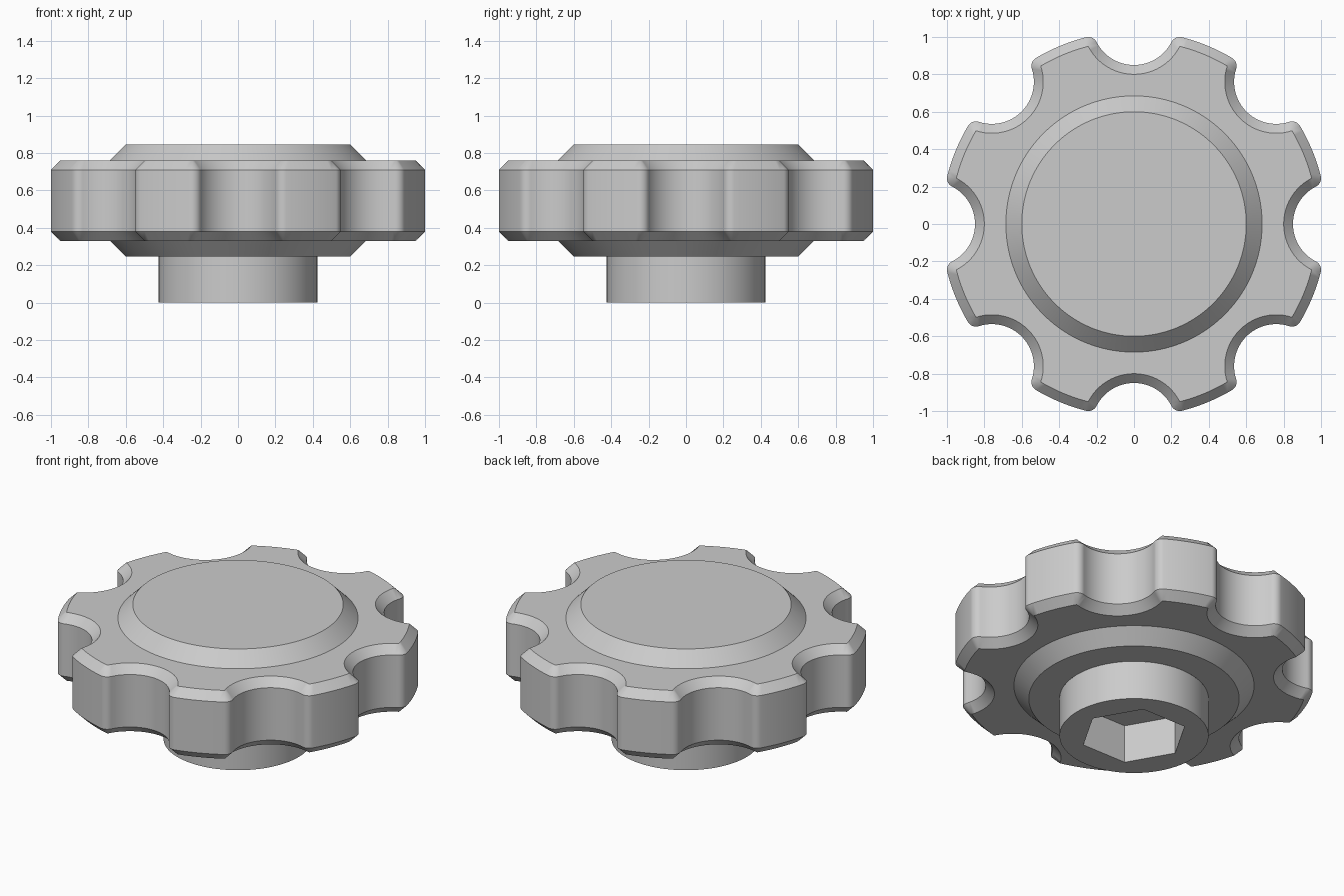
import bpy
import bmesh
from math import radians, pi, cos, sin, atan2, sqrt, hypot
from mathutils import Matrix, Vector

cube = bpy.data.objects.get("Cube")
if cube:
    bpy.data.objects.remove(cube, do_unlink=True)

grey = bpy.data.materials.new("light_grey")
grey.use_nodes = True
colour = (0.6, 0.6, 0.6, 1)
grey.diffuse_color = colour
grey.node_tree.nodes["Principled BSDF"].inputs["Base Color"].default_value = colour


def polar(r, a):
    return Vector((r * cos(a), r * sin(a)))


def steps(a, b, n):
    return [a + (b - a) * i / n for i in range(n + 1)]


def loft(name, rings, cap_first=False, cap_last=False):
    """Skin a stack of (height, 2D points) rings that share a point count."""
    bm = bmesh.new()
    loops = [[bm.verts.new((p.x, p.y, z)) for p in pts] for z, pts in rings]
    for a, b in zip(loops, loops[1:]):
        for i in range(len(a)):
            j = (i + 1) % len(a)
            bm.faces.new((a[i], a[j], b[j], b[i]))
    if cap_first:
        bm.faces.new(loops[0][::-1])
    if cap_last:
        bm.faces.new(loops[-1])
    bmesh.ops.remove_doubles(bm, verts=bm.verts, dist=0.00001)
    mesh = bpy.data.meshes.new(name)
    bm.to_mesh(mesh)
    bm.free()
    mesh.materials.append(grey)
    obj = bpy.data.objects.new(name, mesh)
    bpy.context.collection.objects.link(obj)
    bpy.ops.object.select_all(action="DESELECT")
    obj.select_set(True)
    bpy.context.view_layer.objects.active = obj
    bpy.ops.object.shade_smooth_by_angle(angle=radians(25))
    return obj


# Grip outline: eight lobes, round finger notches, filleted corners
LOBES = 8
OUTER, NOTCH_C, NOTCH_R, FILLET = 1.031, 1.075, 0.225, 0.05
inner_r, wide_r = OUTER - FILLET, NOTCH_R + FILLET
u = (NOTCH_C**2 + inner_r**2 - wide_r**2) / (2 * NOTCH_C)
corner = Vector((u, sqrt(inner_r**2 - u**2)))
centre = Vector((NOTCH_C, 0))
to_notch, to_corner = centre - corner, corner - centre
lobe_start = atan2(corner.y, corner.x)

# Each entry is (inset point, outward direction) for half a notch and lobe
half = []
for t in steps(pi, atan2(to_corner.y, to_corner.x), 12):
    half.append((centre + polar(wide_r, t), -polar(1, t)))
for t in steps(atan2(to_notch.y, to_notch.x), lobe_start, 10)[1:]:
    half.append((corner, polar(1, t)))
for t in steps(lobe_start, pi / LOBES, 5)[1:]:
    half.append((polar(inner_r, t), polar(1, t)))
flip = Matrix(((1, 0), (0, -1)))
sector = [(flip @ p, flip @ n) for p, n in half[-2:0:-1]] + half

inset, outline = [], []
for k in range(LOBES):
    turn = Matrix.Rotation(2 * pi * k / LOBES, 2)
    for p, n in sector:
        inset.append(turn @ p)
        outline.append(turn @ (p + n * FILLET))


def circle(r):
    return [p.normalized() * r for p in inset]


# Lobed hand grip with raised bevelled discs above and below
loft("hand_grip", [
    (0.245, circle(0.425)), (0.245, circle(0.6)), (0.33, circle(0.685)),
    (0.33, inset), (0.38, outline), (0.71, outline), (0.76, inset),
    (0.76, circle(0.685)), (0.845, circle(0.6)),
], cap_last=True)

# Stem with a blind hexagonal socket
SEGS = 96
angles = [2 * pi * i / SEGS for i in range(SEGS)]
apothem = 0.307 * cos(pi / 6)
hexagon = [polar(apothem / cos(a % (pi / 3) - pi / 6), a) for a in angles]
round_stem = [polar(0.425, a) for a in angles]
loft("stem_with_socket", [
    (0.24, hexagon), (0, hexagon), (0, round_stem), (0.245, round_stem),
], cap_first=True)
